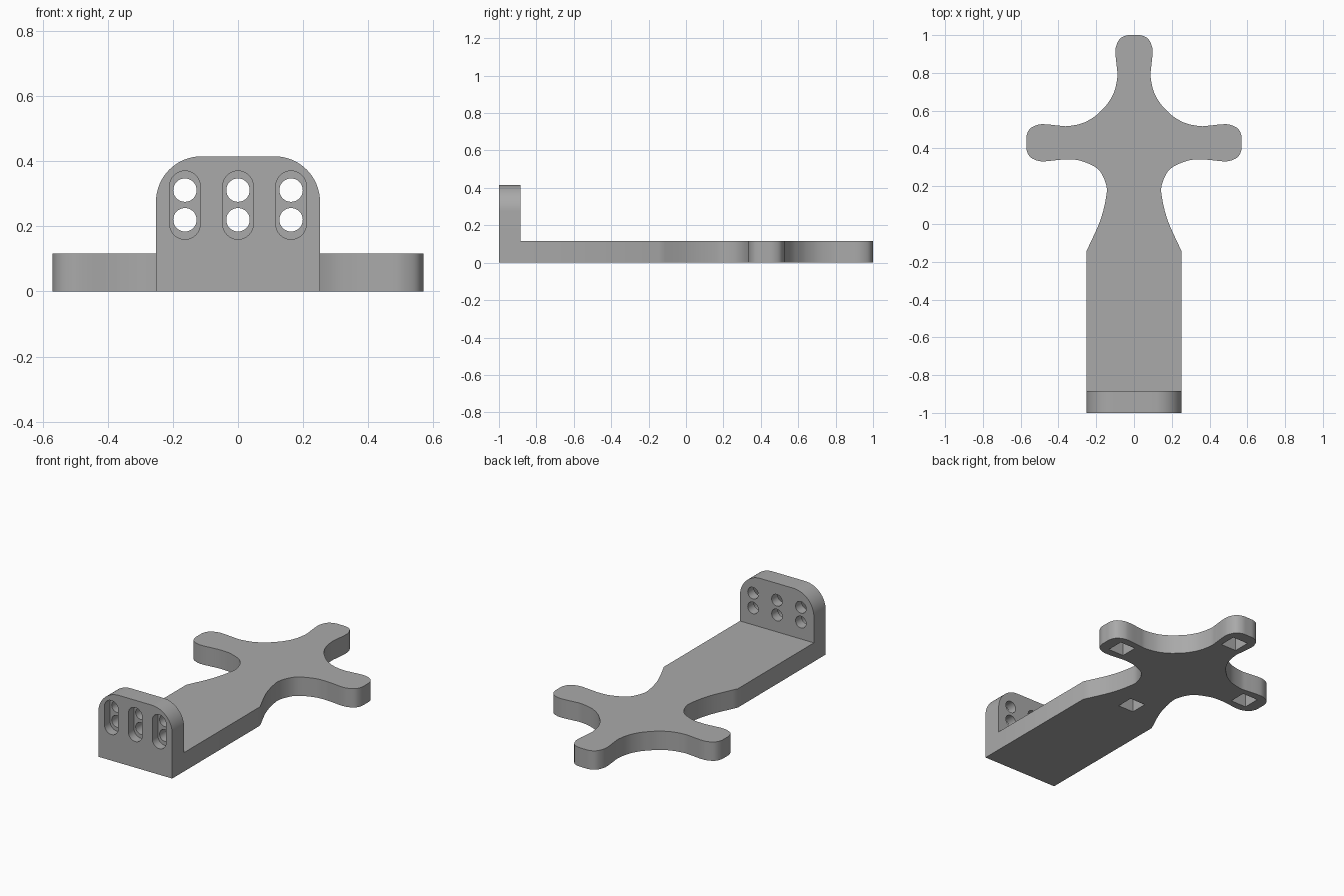
import bpy
import bmesh
from math import cos, sin, pi
from mathutils import Vector

cube = bpy.data.objects.get("Cube")
if cube:
    bpy.data.objects.remove(cube)

HALF_W, THICK, HUB_Y = 0.252, 0.116, 0.43

grey = bpy.data.materials.new("plain_grey")
grey.use_nodes = True
grey.diffuse_color = (0.4, 0.4, 0.4, 1)
grey.node_tree.nodes["Principled BSDF"].inputs["Base Color"].default_value = (0.4, 0.4, 0.4, 1)


def prism(name, outline, lo, hi, upright=False):
    """Extrude a 2D outline along z, or along y when upright."""
    place = (lambda p, d: (p[0], d, p[1])) if upright else (lambda p, d: (p[0], p[1], d))
    bm = bmesh.new()
    base = bm.faces.new([bm.verts.new(place(p, lo)) for p in outline])
    top = bmesh.ops.extrude_face_region(bm, geom=[base])["geom"]
    shift = Vector(place((0, 0), hi - lo))
    bmesh.ops.translate(bm, vec=shift, verts=[v for v in top if isinstance(v, bmesh.types.BMVert)])
    bmesh.ops.recalc_face_normals(bm, faces=bm.faces)
    mesh = bpy.data.meshes.new(name)
    bm.to_mesh(mesh)
    bm.free()
    mesh.materials.append(grey)
    obj = bpy.data.objects.new(name, mesh)
    bpy.context.collection.objects.link(obj)
    return obj


def arc(cx, cz, r, start, end, steps=16):
    angles = [start + (end - start) * i / steps for i in range(steps + 1)]
    return [(cx + r * cos(a), cz + r * sin(a)) for a in angles]


def smooth_path(points, steps=5):
    """Catmull-Rom curve through the points."""
    pts = [Vector(p) for p in points]
    pts = [pts[0] * 2 - pts[1]] + pts + [pts[-1] * 2 - pts[-2]]
    out = []
    for a, b, c, d in zip(pts, pts[1:], pts[2:], pts[3:]):
        for i in range(steps):
            t = i / steps
            out.append((b * 2 + (c - a) * t + (a * 2 - b * 5 + c * 4 - d) * t ** 2
                        + (b * 3 - a - c * 3 + d) * t ** 3) / 2)
    return out + [pts[-2]]


def boolean(target, other, operation):
    other.hide_render = True
    mod = target.modifiers.new(operation, 'BOOLEAN')
    mod.operation, mod.object, mod.solver = operation, other, 'EXACT'
    bpy.context.view_layer.objects.active = target
    bpy.ops.object.modifier_apply(modifier=mod.name)
    bpy.data.objects.remove(other)


# Plate outline: half an arm tip as (half width, reach), reused around the hub
tip = [(0, 0.57), (0.04, 0.568), (0.075, 0.55), (0.095, 0.51), (0.098, 0.47), (0.091, 0.4), (0.088, 0.35)]
fillet = [(0.103, 0.275), (0.135, 0.214)]
upper = tip + fillet
waist = [(0.28, -0.096), (0.19, -0.14), (0.148, -0.22), (0.148, -0.29), (0.18, -0.415), (HALF_W, -0.575)]
half = upper + [(0.172, 0.172)] + [(r, w) for w, r in reversed(upper)]
half += [(r, -w) for w, r in tip[1:]] + waist
side = [(p.x, p.y + HUB_Y) for p in smooth_path(half)] + [(HALF_W, -1)]
plate = prism("mounting_plate", side + [(-x, y) for x, y in reversed(side[1:])], 0, THICK)

# Upright bracket with rounded top corners
R, TOP = 0.14, 0.415
profile = [(-HALF_W, 0), (HALF_W, 0)] + arc(HALF_W - R, TOP - R, R, 0, pi / 2)
profile += arc(R - HALF_W, TOP - R, R, pi / 2, pi)
boolean(plate, prism("bracket", profile, -1, -0.885, True), 'UNION')

# Screw slots on the front face, each with two through holes
for x in (-0.163, 0, 0.163):
    slot = arc(x, 0.323, 0.047, 0, pi) + arc(x, 0.207, 0.047, pi, 2 * pi)
    boolean(plate, prism("slot_cutter", slot, -1.1, -0.945, True), 'DIFFERENCE')
    for z in (0.311, 0.22):
        hole = arc(x, z, 0.036, 0, 2 * pi, 32)[:-1]
        boolean(plate, prism("hole_cutter", hole, -1.1, -0.8, True), 'DIFFERENCE')

# Square pockets underneath, spaced evenly around the hub
S = 0.052
for i in range(4):
    cx, cy = 0.45 * cos(i * pi / 2), HUB_Y + 0.45 * sin(i * pi / 2)
    square = [(cx - S, cy - S), (cx + S, cy - S), (cx + S, cy + S), (cx - S, cy + S)]
    boolean(plate, prism("pocket_cutter", square, -0.1, 0.08), 'DIFFERENCE')

bpy.ops.object.select_all(action='DESELECT')
plate.select_set(True)
bpy.context.view_layer.objects.active = plate
bpy.ops.object.shade_smooth_by_angle(angle=pi / 6)
